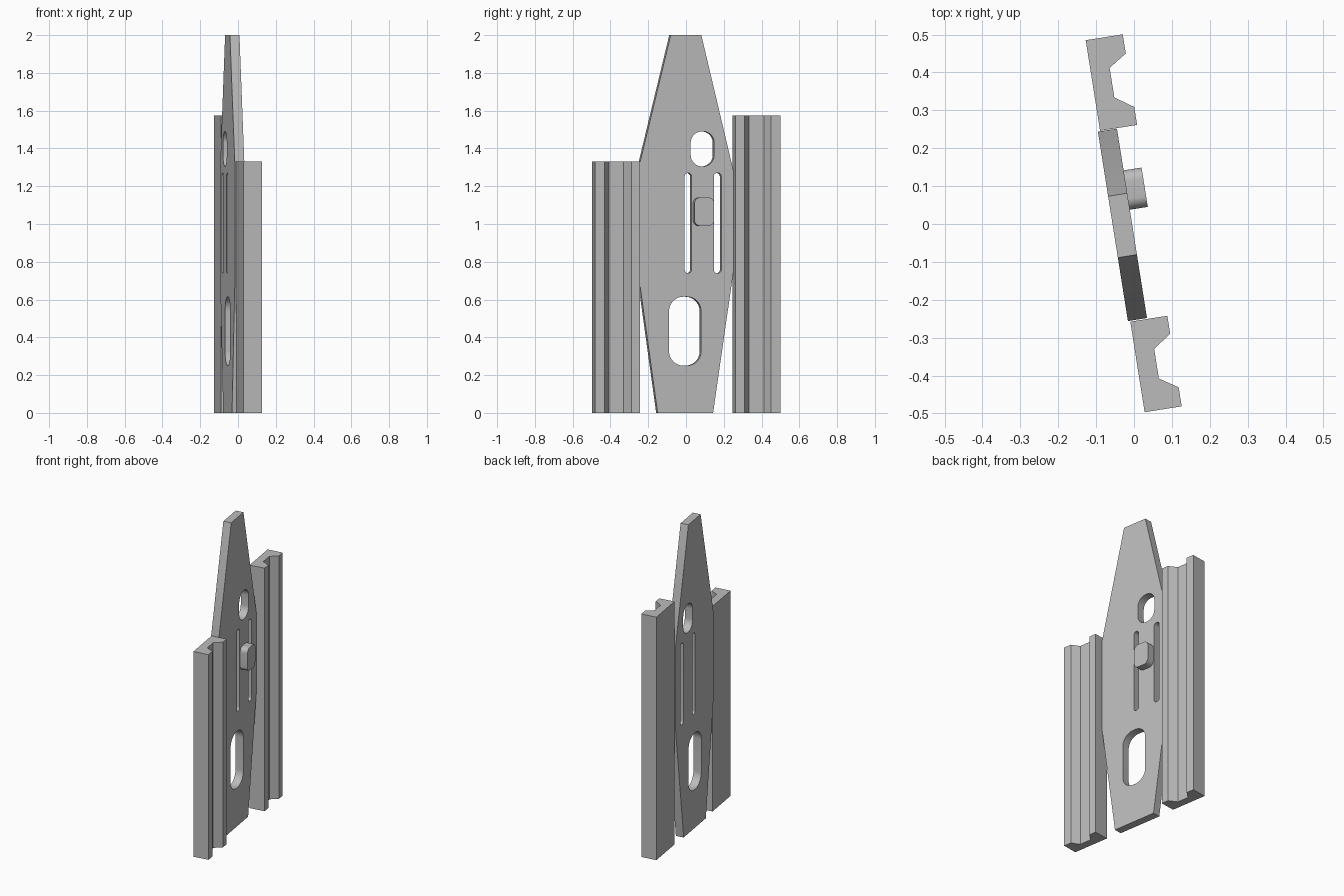
import bpy
import bmesh
import math
from mathutils import Matrix

if "Cube" in bpy.data.objects:
    bpy.data.objects.remove(bpy.data.objects["Cube"])

# Whole bracket is turned about z: local x = across thickness, local y = across width
TURN = Matrix.Rotation(math.radians(9), 4, 'Z')

grey = bpy.data.materials.new("grey")
grey.diffuse_color = (0.5, 0.5, 0.5, 1)
grey.use_nodes = True
grey.node_tree.nodes["Principled BSDF"].inputs["Base Color"].default_value = grey.diffuse_color


def prism(name, base, offset):
    """Extrude a closed loop of 3D points by an offset vector."""
    bm = bmesh.new()
    face = bm.faces.new([bm.verts.new(p) for p in base])
    top = bmesh.ops.extrude_face_region(bm, geom=[face])["geom"]
    moved = [g for g in top if isinstance(g, bmesh.types.BMVert)]
    bmesh.ops.translate(bm, verts=moved, vec=offset)
    bmesh.ops.recalc_face_normals(bm, faces=bm.faces)
    mesh = bpy.data.meshes.new(name)
    bm.to_mesh(mesh)
    bm.free()
    mesh.materials.append(grey)
    obj = bpy.data.objects.new(name, mesh)
    obj.matrix_world = TURN
    bpy.context.collection.objects.link(obj)
    return obj


def upright(name, outline, x0, x1):
    """Prism from a (width, height) outline between two thickness positions."""
    return prism(name, [(x0, y, z) for y, z in outline], (x1 - x0, 0, 0))


def rounded(y0, y1, z0, z1, r, steps=10):
    """Rounded rectangle outline."""
    corners = [(y1 - r, z1 - r), (y0 + r, z1 - r), (y0 + r, z0 + r), (y1 - r, z0 + r)]
    pts = []
    for i, (cy, cz) in enumerate(corners):
        for k in range(steps + 1):
            a = math.pi / 2 * (i + k / steps)
            pts.append((cy + r * math.cos(a), cz + r * math.sin(a)))
    return pts


def smooth(obj):
    bpy.ops.object.select_all(action='DESELECT')
    bpy.context.view_layer.objects.active = obj
    obj.select_set(True)
    bpy.ops.object.shade_smooth_by_angle(angle=math.radians(30))


# Side rails: mirrored grooved profile, different heights
profile = [(-0.05, 0.497), (0.049, 0.497), (0.049, 0.446), (0.001, 0.415),
           (0.001, 0.336), (0.049, 0.303), (0.049, 0.255), (-0.05, 0.255)]
for name, side, height in (("front_rail", -1, 1.33), ("back_rail", 1, 1.575)):
    prism(name, [(x, side * y + 0.002, 0) for x, y in profile], (0, 0, height))

# Central tapered plate
plate = upright("plate", [(-0.151, 0), (0.146, 0), (0.2555, 0.75), (0.2555, 1.28),
                          (0.083, 2), (-0.081, 2), (-0.2505, 1.305), (-0.2505, 0.71)],
                -0.056, -0.005)

# Openings: lower hole, upper hole, two long slots
openings = [(-0.09, 0.082, 0.25, 0.615, 0.077), (0.026, 0.152, 1.305, 1.49, 0.06),
            (-0.006, 0.030, 0.74, 1.27, 0.0175), (0.150, 0.190, 0.74, 1.27, 0.0175)]
bpy.context.view_layer.objects.active = plate
for opening in openings:
    cutter = upright("cutter", rounded(*opening), -0.2, 0.2)
    cutter.hide_render = True
    mod = plate.modifiers.new("opening", 'BOOLEAN')
    mod.operation = 'DIFFERENCE'
    mod.solver = 'EXACT'
    mod.object = cutter
    bpy.ops.object.modifier_apply(modifier=mod.name)
    bpy.data.objects.remove(cutter, do_unlink=True)
smooth(plate)

# Raised button between the slots
smooth(upright("button", rounded(0.039, 0.144, 0.99, 1.14, 0.03), -0.01, 0.043))
